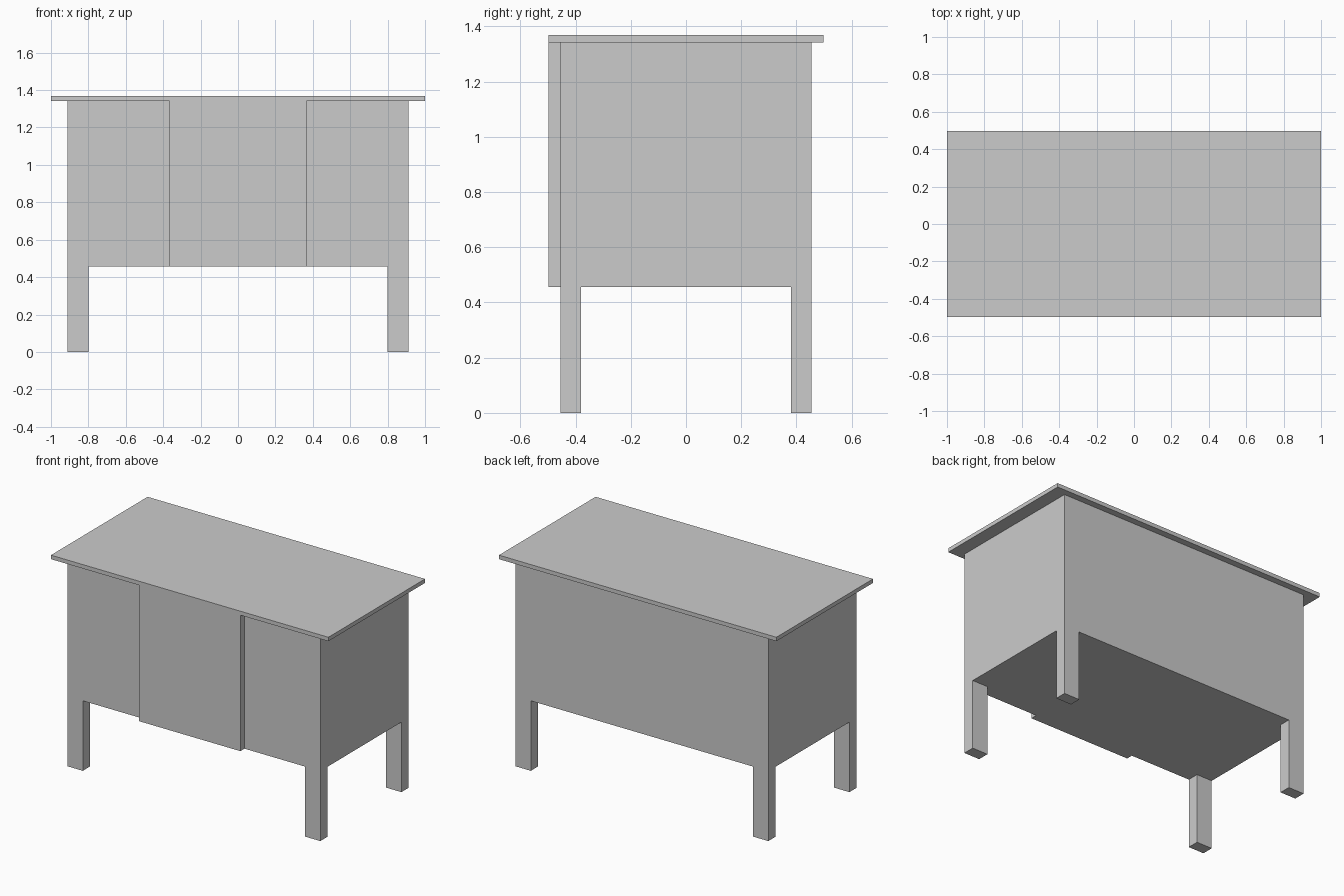
import bpy
import bmesh
from mathutils import Matrix, Vector

if "Cube" in bpy.data.objects:
    bpy.data.objects.remove(bpy.data.objects["Cube"])


def box(name, lo, hi):
    """Axis-aligned box between two corners."""
    lo, hi = Vector(lo), Vector(hi)
    bm = bmesh.new()
    bmesh.ops.create_cube(
        bm, size=1,
        matrix=Matrix.Translation((lo + hi) / 2) @ Matrix.Diagonal((*(hi - lo), 1)))
    mesh = bpy.data.meshes.new(name)
    bm.to_mesh(mesh)
    bm.free()
    obj = bpy.data.objects.new(name, mesh)
    bpy.context.collection.objects.link(obj)
    return obj


HALF_W, HALF_D = 0.912, 0.455      # cabinet half width and depth
BOTTOM, UNDER_TOP, TOP = 0.456, 1.342, 1.368
EDGE = 0.4975                      # half depth of the table top

# Main cabinet
box("cabinet_body", (-HALF_W, -HALF_D, BOTTOM), (HALF_W, HALF_D, UNDER_TOP))

# Overhanging top
box("table_top", (-1, -EDGE, UNDER_TOP), (1, EDGE, TOP))

# Raised centre panel, flush with the front edge of the top
box("front_panel", (-0.365, -EDGE, BOTTOM), (0.365, -HALF_D, UNDER_TOP))

# Four legs, flush with the cabinet corners
leg = box("legs", (0.80, 0.38, 0), (HALF_W, HALF_D, BOTTOM))
mirror = leg.modifiers.new("four_corners", 'MIRROR')
mirror.use_axis = (True, True, False)
